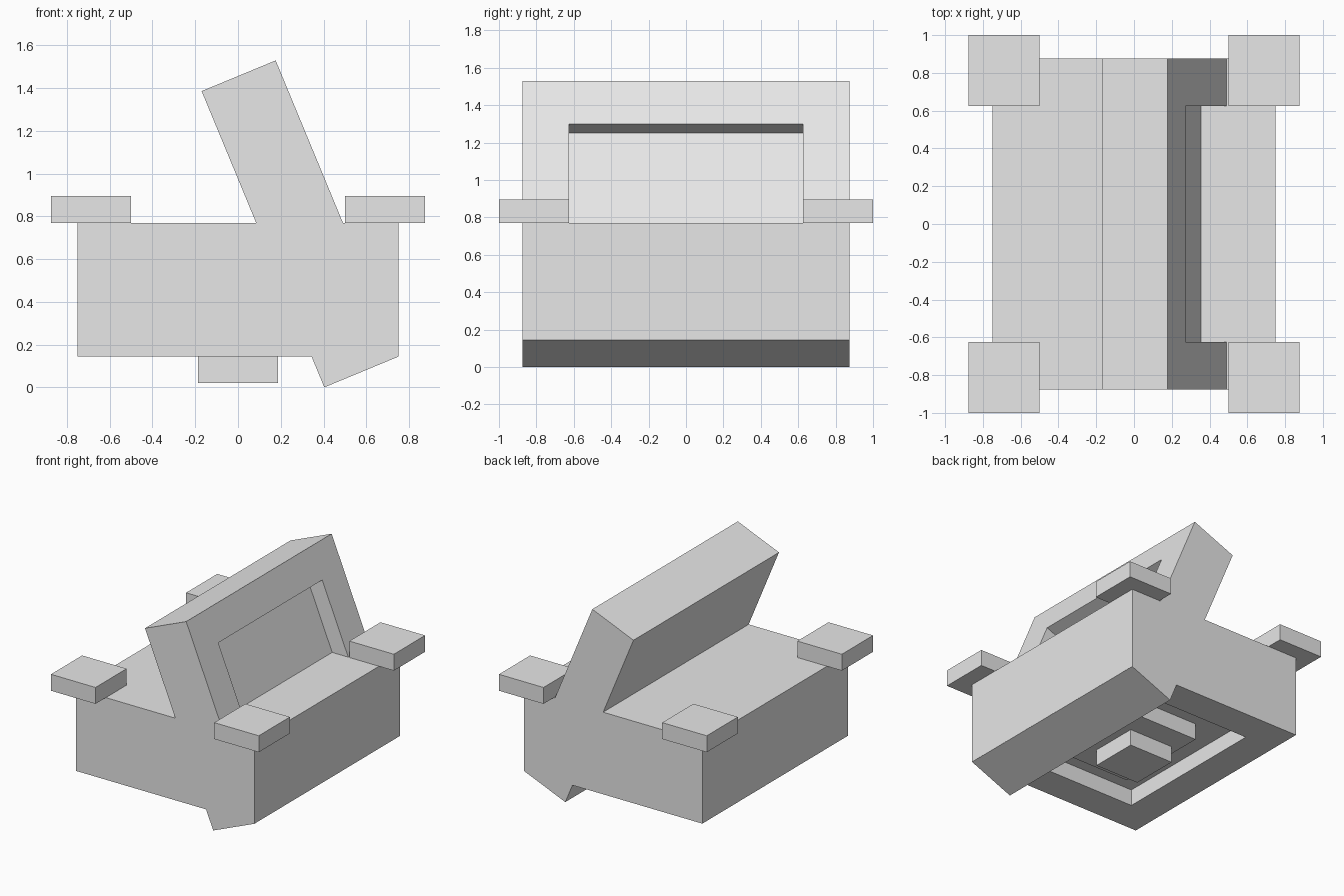
import bpy, bmesh, math
from mathutils import Vector

cube = bpy.data.objects.get("Cube")
if cube:
    bpy.data.objects.remove(cube, do_unlink=True)

# Single plain grey finish
grey = bpy.data.materials.new("light_grey")
grey.use_nodes = True
grey.diffuse_color = (0.8, 0.8, 0.8, 1)
grey.node_tree.nodes["Principled BSDF"].inputs["Base Color"].default_value = (0.8, 0.8, 0.8, 1)

BOTTOM, TOP = 0.145, 0.77      # underside and deck of the body
STEP = 0.125                   # common thickness and recess depth
TILT = math.radians(22.5)      # lean of the panel


def box(name, size, location, tilt=0.0, side=None, steps=()):
    """Box with optional (margin, height) steps inset into the face pointing along side."""
    bm = bmesh.new()
    bmesh.ops.create_cube(bm, size=1)
    bmesh.ops.scale(bm, vec=size, verts=bm.verts)
    if side:
        bm.normal_update()
        normal = Vector(side)
        face = max(bm.faces, key=lambda f: f.normal.dot(normal))
        for margin, height in steps:
            bmesh.ops.inset_region(bm, faces=[face], thickness=margin, use_even_offset=True)
            face = bmesh.ops.extrude_discrete_faces(bm, faces=[face])["faces"][0]
            bmesh.ops.translate(bm, vec=normal * height, verts=face.verts)
    bmesh.ops.recalc_face_normals(bm, faces=bm.faces)
    mesh = bpy.data.meshes.new(name)
    bm.to_mesh(mesh)
    bm.free()
    mesh.materials.append(grey)
    obj = bpy.data.objects.new(name, mesh)
    obj.location = location
    obj.rotation_euler.y = tilt
    bpy.context.collection.objects.link(obj)
    return obj


# Main body, with a recessed underside and a raised pad inside it
box("body", (1.5, 1.75, TOP - BOTTOM), (0, 0, (TOP + BOTTOM) / 2),
    side=(0, 0, -1), steps=[(0.25, -STEP), (0.25, STEP)])

# Square foot block under the pad
box("bottom_block", (0.375, 0.375, STEP), (0, 0, BOTTOM - STEP / 2))

# Leaning panel through the body, with a framed recess
box("leaning_panel", (0.375, 1.75, 1.5), (0.29, 0, 0.765), tilt=-TILT,
    side=(1, 0, 0), steps=[(0.25, -STEP)])

# Overhanging corner plates
for sx, x_name in ((1, "left"), (-1, "right")):
    for sy, y_name in ((-1, "front"), (1, "back")):
        box(f"corner_plate_{y_name}_{x_name}", (0.375, 0.375, STEP),
            (sx * 0.6875, sy * 0.8125, TOP + STEP / 2))
